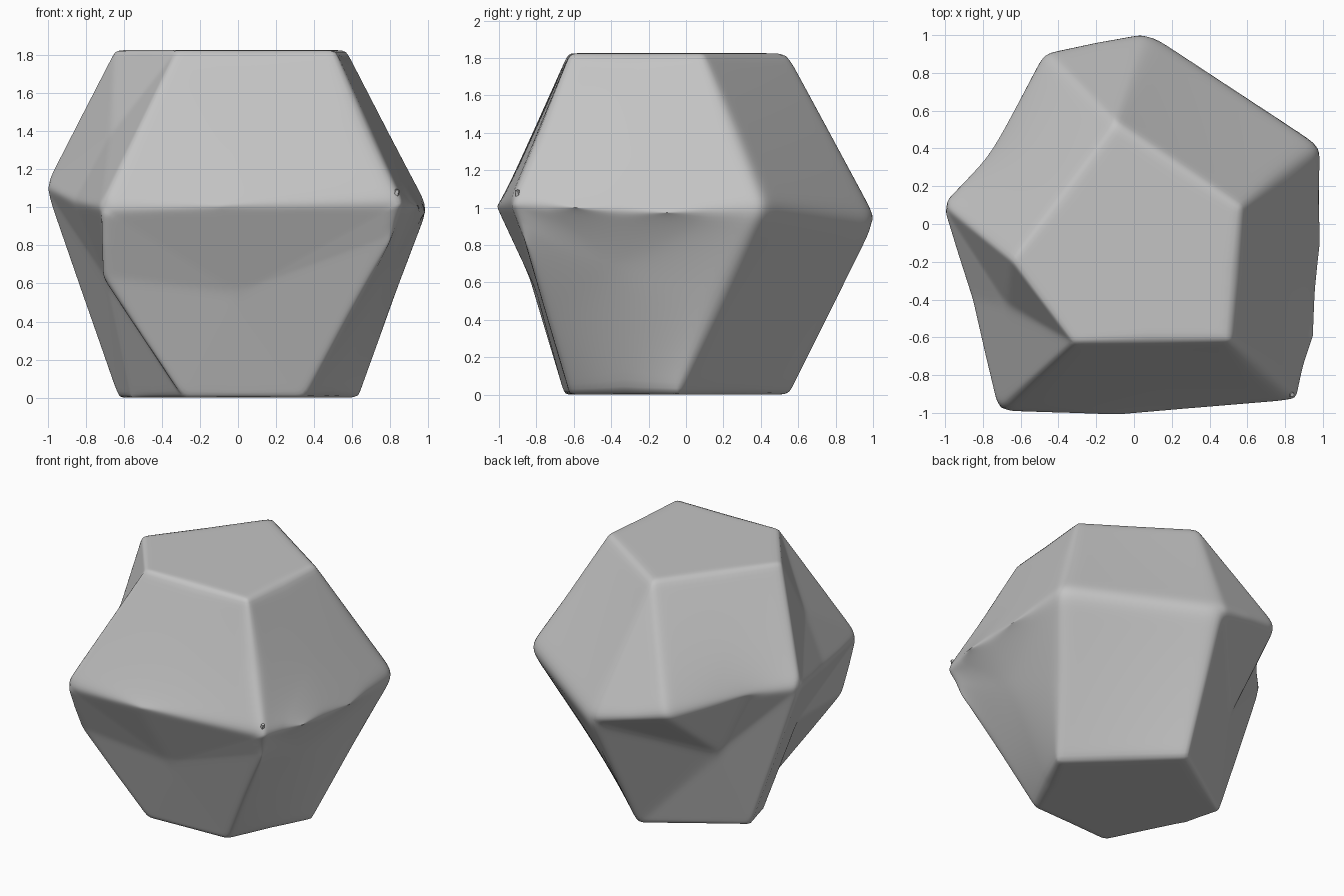
import bpy, bmesh

old = bpy.data.objects.get("Cube")
if old:
    bpy.data.objects.remove(old, do_unlink=True)

# Single stone colour
stone = bpy.data.materials.new("grey_stone")
stone.use_nodes = True
GREY = (0.55, 0.55, 0.55, 1)
stone.diffuse_color = GREY
stone.node_tree.nodes["Principled BSDF"].inputs["Base Color"].default_value = GREY

TOP, BASE = 1.825, 0.0
points = {
    # flat top
    "t_fl": (-.32, -.63, TOP), "t_fr": (.51, -.62, TOP), "t_r": (.57, .09, TOP),
    "t_b": (-.1, .54, TOP), "t_l": (-.65, -.19, TOP),
    # widest ridge
    "fl": (-.72, -1.0, 1.0), "f": (-.1, -1.015, 1.01), "fr": (.86, -.94, 1.03),
    "r_front": (.95, -.6, 1.0), "r": (.985, -.1, .97), "rb": (1.0, .43, 1.0),
    "b": (.08, 1.03, .92), "bl": (-.48, .92, 1.05), "dent_l": (-.76, .37, 1.08),
    "l": (-1.02, .11, 1.11), "dent_f": (-.86, -.4, 1.03),
    # corners under the ridge
    "fl_low": (-.71, -.84, .63), "fr_low": (.82, -.87, .85),
    # flat base
    "b_fl": (-.29, -.65, BASE), "b_fr": (.35, -.62, BASE), "b_r": (.64, -.05, BASE),
    "b_b": (0, .56, BASE), "b_l": (-.63, .14, BASE), "b_l_front": (-.56, -.1, BASE),
}

# Each facet: corner names, plus an optional sunken centre
facets = [
    ("t_fl t_fr t_r t_b t_l", None),
    ("b_l b_b b_r b_fr b_fl b_l_front", None),
    ("fl f fr t_fr t_fl", None),
    ("fr r_front r rb t_r t_fr", None),
    ("rb b t_b t_r", None),
    ("b bl t_b", None),
    ("bl dent_l l t_l t_b", None),
    ("l dent_f fl t_fl t_l", (-.67, -.43, 1.38)),
    ("b_fl b_fr fr_low fr f fl fl_low", (0, -.8, .55)),
    ("b_fr b_r rb r r_front fr fr_low", None),
    ("b_r b_b b rb", None),
    ("b_b b_l l dent_l bl b", (-.53, .37, .6)),
    ("b_l b_l_front b_fl fl_low fl dent_f l", (-.69, -.33, .62)),
]

bm = bmesh.new()
verts = {name: bm.verts.new(co) for name, co in points.items()}
for names, centre in facets:
    loop = [verts[n] for n in names.split()]
    if centre:
        hub = bm.verts.new(centre)
        for a, b in zip(loop, loop[1:] + loop[:1]):
            bm.faces.new((a, b, hub))
    else:
        bm.faces.new(loop)
bmesh.ops.recalc_face_normals(bm, faces=bm.faces)
mesh = bpy.data.meshes.new("boulder")
bm.to_mesh(mesh)
bm.free()
boulder = bpy.data.objects.new("boulder", mesh)
bpy.context.collection.objects.link(boulder)

# Top and base edges stay crisper than the worn ridge
wear = boulder.vertex_groups.new(name="wear")
for v in mesh.vertices:
    wear.add([v.index], 0.3 if v.co.z in (BASE,) or v.co.z > 1.8 else 1.0, "REPLACE")

# Worn edges: subdivide flat, then relax
sub = boulder.modifiers.new("subdivide", "SUBSURF")
sub.subdivision_type = "SIMPLE"
sub.levels = sub.render_levels = 5
relax = boulder.modifiers.new("worn_edges", "SMOOTH")
relax.factor = 0.5
relax.iterations = 26
relax.vertex_group = wear.name

# Tiny chip on the front corner
bpy.ops.mesh.primitive_cone_add(vertices=5, radius1=.025, radius2=.012, depth=.09,
                                location=(.825, -.895, 1.05), rotation=(.2, .3, 0))
chip = bpy.context.object
chip.name = "corner_chip"

for ob in (boulder, chip):
    ob.data.materials.append(stone)
    for p in ob.data.polygons:
        p.use_smooth = ob is boulder
